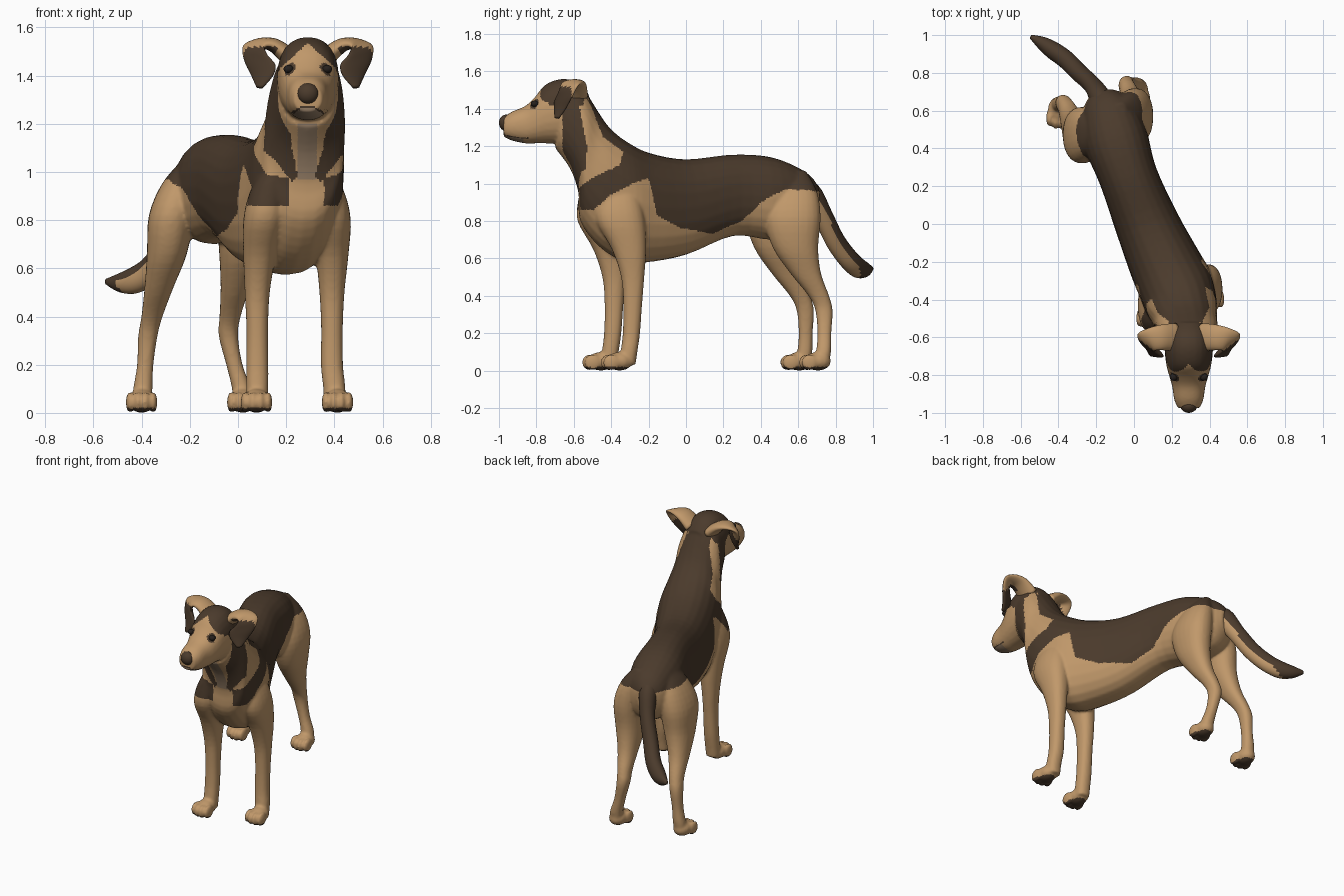
import bpy, bmesh, math
from mathutils import Vector, Matrix

cube = bpy.data.objects.get("Cube")
if cube:
    bpy.data.objects.remove(cube)


def material(name, rgb):
    m = bpy.data.materials.new(name)
    m.use_nodes = True
    m.diffuse_color = (*rgb, 1)
    bsdf = m.node_tree.nodes["Principled BSDF"]
    bsdf.inputs["Base Color"].default_value = (*rgb, 1)
    bsdf.inputs["Roughness"].default_value = 0.8
    return m


TAN, DARK, GREY, BLACK = range(4)
MATS = [material("tan fur", (0.53, 0.315, 0.145)), material("dark brown fur", (0.07, 0.043, 0.025)),
        material("greyish fur", (0.32, 0.22, 0.14)), material("eye black", (0.02, 0.015, 0.012))]


def loft(bm, sections, steps=4, sides=24, power=0.88):
    """Skin smooth rings through (centre, u, v) sections."""
    flat = [[c for vec in s for c in vec] for s in sections]
    rows = []
    for i in range(len(flat) - 1):
        a, b, c, d = (flat[max(0, min(len(flat) - 1, i + k))] for k in (-1, 0, 1, 2))
        for j in range(steps):
            t = j / steps
            rows.append([0.5 * (2 * q + (r - p) * t + (2 * p - 5 * q + 4 * r - s) * t * t
                                + (3 * q - p - 3 * r + s) * t ** 3) for p, q, r, s in zip(a, b, c, d)])
    rows.append(flat[-1])
    rings = []
    for r in rows:
        o, u, v = Vector(r[0:3]), Vector(r[3:6]), Vector(r[6:9])
        ring = []
        for k in range(sides):
            a = math.tau * k / sides
            cu, cv = (math.copysign(abs(f) ** power, f) for f in (math.cos(a), math.sin(a)))
            ring.append(bm.verts.new(o + u * cu + v * cv))
        rings.append(ring)
    for p, q in zip(rings, rings[1:]):
        for k in range(sides):
            n = (k + 1) % sides
            bm.faces.new((p[k], p[n], q[n], q[k]))
    bm.faces.new(rings[0])
    bm.faces.new(rings[-1])


def ball(bm, centre, radii):
    bmesh.ops.create_uvsphere(bm, u_segments=20, v_segments=12, radius=1,
                              matrix=Matrix.Translation(centre) @ Matrix.Diagonal((*radii, 1)))


def finish(bm, name, rule, voxel=0):
    """Turn the bmesh into an object, fuse it if asked and colour its faces."""
    bmesh.ops.recalc_face_normals(bm, faces=bm.faces)
    me = bpy.data.meshes.new(name)
    bm.to_mesh(me)
    bm.free()
    ob = bpy.data.objects.new(name, me)
    bpy.context.collection.objects.link(ob)
    if voxel:
        mod = ob.modifiers.new("fuse", "REMESH")
        mod.mode = "VOXEL"
        mod.voxel_size = voxel
        mod = ob.modifiers.new("soften", "SMOOTH")
        mod.factor, mod.iterations = 0.5, 5
        dg = bpy.context.evaluated_depsgraph_get()
        me = bpy.data.meshes.new_from_object(ob.evaluated_get(dg))
        ob.modifiers.clear()
        ob.data = me
    me.materials.clear()
    for m in MATS:
        me.materials.append(m)
    for p in me.polygons:
        p.material_index = rule(p.center, p.normal)
        p.use_smooth = True


# Trunk and neck: x, top (y, z), bottom (y, z), half width
TRUNK = [
    (-.18, .70, .99, .69, .84, .06), (-.15, .63, 1.065, .63, .74, .13),
    (-.10, .46, 1.14, .46, .70, .17), (-.03, .25, 1.155, .25, .72, .155),
    (.07, 0, 1.13, 0, .62, .17), (.16, -.2, 1.165, -.2, .58, .19),
    (.22, -.33, 1.23, -.32, .58, .20), (.25, -.41, 1.30, -.46, .66, .19),
    (.27, -.46, 1.37, -.565, .80, .17), (.28, -.51, 1.45, -.575, .95, .165),
    (.285, -.55, 1.51, -.62, 1.08, .15), (.29, -.59, 1.54, -.70, 1.19, .13)]
HEAD_X = .29
# Head: y, top z, bottom z, half width
HEAD = [(-.52, 1.48, 1.28, .08), (-.58, 1.54, 1.24, .115), (-.66, 1.56, 1.215, .128),
        (-.75, 1.53, 1.215, .118), (-.81, 1.46, 1.215, .102), (-.86, 1.415, 1.215, .088),
        (-.93, 1.385, 1.23, .077), (-.975, 1.355, 1.25, .058)]


def slope(y):
    return .35 * max(0, min(1, (y + .55) / .25))


def spine_x(y):
    pts = [((t[1] + t[3]) / 2, t[0]) for t in TRUNK]
    if y >= pts[0][0]:
        return pts[0][1]
    for (y1, x1), (y2, x2) in zip(pts, pts[1:]):
        if y >= y2:
            return x1 + (x2 - x1) * (y1 - y) / (y1 - y2)
    return HEAD_X


# Coat markings as side outlines (y, z); the stripe also has a front outline
SADDLE = [(-.21, 1.03), (-.17, .83), (-.04, .765), (.15, .73), (.31, .8), (.42, .915), (.53, .97),
          (.9, .95), (.9, 1.3), (-.4, 1.7), (-.58, 1.7), (-.52, 1.46), (-.44, 1.25), (-.33, 1.17),
          (-.36, 1.10), (-.50, 1.03), (-.61, .95), (-.61, .86), (-.49, .86), (-.42, .93), (-.30, 1.0)]
STRIPE = [(-.66, 1.40), (-.57, 1.42), (-.53, 1.2), (-.54, .95), (-.64, .95), (-.66, 1.2)]
STRIPE_FRONT = [(.05, 1.5), (.3, 1.5), (.3, 1.2), (.14, 1.06), (.06, .96), (.035, .98), (.065, 1.1), (.075, 1.2)]
CROWN = [(-.83, 1.45), (-.78, 1.42), (-.70, 1.42), (-.66, 1.38), (-.55, 1.42), (-.5, 1.7), (-.83, 1.7)]


def inside(poly, y, z):
    hit = False
    for (y1, z1), (y2, z2) in zip(poly, poly[1:] + poly[:1]):
        if (z1 > z) != (z2 > z) and y < y1 + (y2 - y1) * (z - z1) / (z2 - z1):
            hit = not hit
    return hit


def coat(c, n):
    lat = c.x - spine_x(c.y)
    off = abs(lat)
    s = c.y - slope(c.y) * (lat - .17)
    if c.z < .02 and n.z < -.3:
        return DARK                                    # paw pads
    if c.z < .7:
        return TAN
    if c.y < -.84 and c.z < 1.3:                       # mouth line and chin
        lip = 1.272 - .6 * max(0, off - .02)
        if abs(c.z - lip) < .005:
            return DARK
        return GREY if c.z < lip and c.y < -.87 else TAN
    if c.y < -.74 and (c - Vector((HEAD_X + math.copysign(.08, lat), -.815, 1.43))).length < .03:
        return DARK                                    # eye rims
    if inside(CROWN, c.y, c.z):                        # crown with a tan blaze
        return TAN if c.y < -.735 and c.z < 1.535 - .9 * off else DARK
    if c.z > 1.3 and n.z > .4 and off < .09 and c.y > -.6:
        return DARK                                    # nape
    if inside(STRIPE, c.y, c.z) and inside(STRIPE_FRONT, off, c.z):
        return DARK
    if n.y < -.4 and off < .075:                       # throat
        return GREY if off < .04 and .97 < c.z < 1.2 else TAN
    return DARK if inside(SADDLE, s, c.z) else TAN


body = bmesh.new()
rings = []
for x, yt, zt, yb, zb, w in TRUNK:
    top, bottom = Vector((x, yt, zt)), Vector((x, yb, zb))
    mid = (top + bottom) / 2
    rings.append((mid, (top - bottom) / 2, Vector((1, slope(mid.y), 0)).normalized() * w))
loft(body, rings)
loft(body, [((HEAD_X, y, (t + b) / 2), (0, 0, (t - b) / 2), (w, 0, 0)) for y, t, b, w in HEAD])

# Legs: z, middle x, sideways offset, y, half width, half depth
FORELEG = [(1.04, .245, .08, -.42, .05, .08), (.92, .245, .115, -.41, .08, .115),
           (.8, .245, .135, -.40, .088, .13),
           (.65, .24, .15, -.355, .068, .092), (.5, .235, .155, -.335, .052, .062),
           (.35, .235, .155, -.335, .045, .05), (.2, .235, .155, -.342, .046, .046),
           (.1, .24, .16, -.355, .046, .045), (.03, .24, .16, -.365, .045, .045)]
HINDLEG = [(1.07, -.125, .05, .53, .035, .06), (.96, -.13, .105, .53, .075, .12),
           (.82, -.135, .14, .52, .095, .15),
           (.66, -.145, .15, .535, .083, .122), (.52, -.17, .158, .59, .06, .082),
           (.4, -.195, .162, .66, .044, .055), (.32, -.207, .167, .688, .04, .046),
           (.2, -.20, .185, .69, .034, .037), (.1, -.19, .205, .685, .04, .04),
           (.03, -.19, .21, .67, .042, .042)]
for side in (-1, 1):
    for leg, px, dx, paw_y in ((FORELEG, .245, .168, -.405), (HINDLEG, -.19, .21, .655)):
        loft(body, [((xm + side * d, y + side * .05, z), (rx, 0, 0), (0, ry, 0))
                    for z, xm, d, y, rx, ry in leg])
        fx, fy = px + side * dx, paw_y + side * .05
        ball(body, (fx, fy, .05), (.056, .07, .05))
        for k in (-1.5, -.5, .5, 1.5):                 # toes
            ball(body, (fx + k * .032, fy - .065 + abs(k) * .014, .044), (.0175, .045, .044))
finish(body, "body", coat, voxel=.009)

# Tail
path = [(-.13, .54, .99, .07), (-.175, .66, .94, .07), (-.22, .735, .82, .056), (-.29, .80, .69, .056),
        (-.36, .87, .595, .057), (-.43, .92, .55, .055), (-.49, .96, .54, .04), (-.547, .993, .545, .012)]
rings = []
for i, (x, y, z, r) in enumerate(path):
    d = Vector(path[min(i + 1, len(path) - 1)][:3]) - Vector(path[max(i - 1, 0)][:3])
    v = d.cross(Vector((0, 0, 1))).normalized()
    rings.append(((x, y, z), v.cross(d).normalized() * r, v * r * .85))
tail = bmesh.new()
loft(tail, rings, power=1)
finish(tail, "tail", lambda c, n: DARK if c.y > .93 or .6 * n.y + .6 * n.z - .4 * n.x > 0 else TAN)

# Folded ears: sideways, y, z, then width vector (sideways, y, z) and thickness
EAR = [(.07, -.60, 1.47, 0, .075, 0, .04), (.14, -.60, 1.525, 0, .068, 0, .03),
       (.195, -.61, 1.532, .015, .06, .01, .022), (.217, -.63, 1.505, .05, .052, .02, .018),
       (.2, -.655, 1.455, .065, .045, .01, .018), (.19, -.675, 1.40, .045, .03, 0, .015),
       (.2, -.69, 1.35, .012, .01, 0, .01)]
for side, name in ((1, "left_ear"), (-1, "right_ear")):
    rings = []
    for i, e in enumerate(EAR):
        d = Vector(EAR[min(i + 1, len(EAR) - 1)][:3]) - Vector(EAR[max(i - 1, 0)][:3])
        w = Vector(e[3:6])
        t = d.cross(w).normalized() * e[6]
        rings.append([Vector((q.x * side, q.y, q.z)) for q in (Vector(e[:3]), w, t)])
        rings[-1][0].x += HEAD_X
    ear = bmesh.new()
    loft(ear, rings, power=1)
    finish(ear, name, lambda c, n: DARK if c.z < 1.52 and c.y < -.615 and abs(c.x - HEAD_X) > .13 else TAN)

# Nose and eyes
nose = bmesh.new()
ball(nose, (HEAD_X, -.962, 1.325), (.045, .038, .044))
finish(nose, "nose", lambda c, n: DARK)
for side, name in ((1, "left_eye"), (-1, "right_eye")):
    eye = bmesh.new()
    ball(eye, (HEAD_X + side * .08, -.81, 1.427), (.021, .02, .017))
    finish(eye, name, lambda c, n: BLACK)
